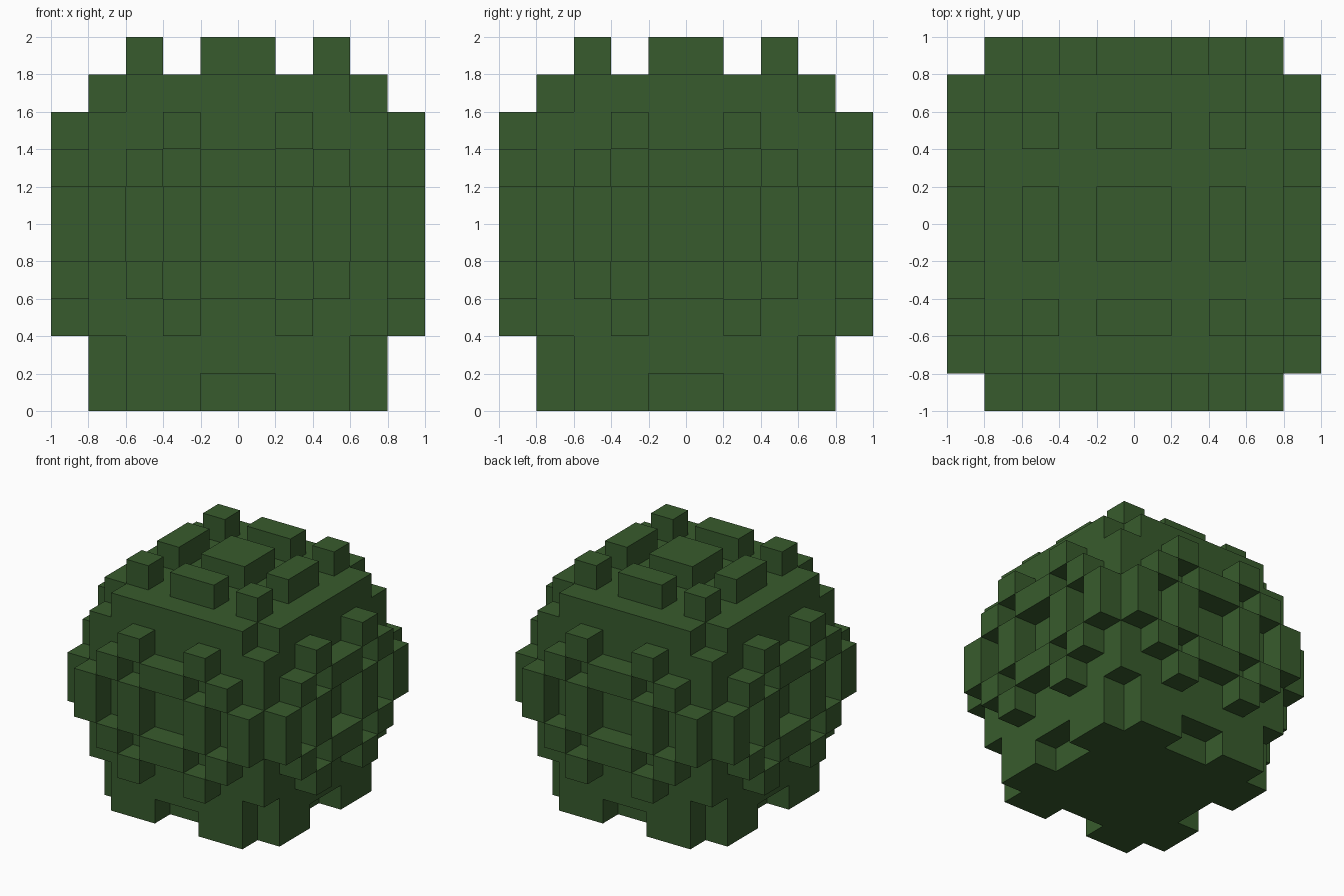
import bpy
import bmesh
from mathutils import Vector

cube = bpy.data.objects.get("Cube")
if cube:
    bpy.data.objects.remove(cube, do_unlink=True)

CELL = 0.2
N = 10  # cells along each side

# Single leaf green
green = bpy.data.materials.new("leaf_green")
green.use_nodes = True
COLOUR = (0.039, 0.105, 0.026, 1.0)
green.diffuse_color = COLOUR
bsdf = next(n for n in green.node_tree.nodes if n.type == 'BSDF_PRINCIPLED')
bsdf.inputs["Base Color"].default_value = COLOUR
bsdf.inputs["Roughness"].default_value = 0.9


def ring(i):
    """Distance in cells from the middle: 0 for the two centre cells, 4 for the outer ones."""
    return i - 5 if i >= 5 else 4 - i


# Solid core: a block with trimmed corners above and below, and a notch in each foot edge
core = set()
for x in range(1, 9):
    for y in range(1, 9):
        for z in range(0, 9):
            a, b = ring(x), ring(y)
            corner = a == 3 and b == 3
            notch = z == 0 and {a, b} == {0, 3}
            if not notch and not (corner and (z < 2 or z > 7)):
                core.add((x, y, z))

# Raised blocks: a chequer of ring distances on the sides and on the crown
SIDE_PATTERN = {(1, 0), (3, 0), (0, 1), (2, 1), (1, 2)}
TOP_PATTERN = {(0, 0), (0, 2), (2, 0), (2, 2)}
side_studs, top_studs = set(), set()
for u in range(N):
    for v in range(N):
        if (ring(u), ring(v)) in SIDE_PATTERN:
            for end in (0, N - 1):
                side_studs.add((u, end, v))
                side_studs.add((end, u, v))
        if (ring(u), ring(v)) in TOP_PATTERN:
            top_studs.add((u, v, N - 1))

everything = core | side_studs | top_studs


def build(name, cells):
    """Make a mesh from the outward faces of the given cells."""
    bm = bmesh.new()
    verts = {}

    def vert(p):
        if p not in verts:
            verts[p] = bm.verts.new(((p[0] - 5) * CELL, (p[1] - 5) * CELL, p[2] * CELL))
        return verts[p]

    for cell in sorted(cells):
        for axis in range(3):
            for side in (0, 1):
                neighbour = list(cell)
                neighbour[axis] += 2 * side - 1
                if tuple(neighbour) in everything:
                    continue
                u, v = (axis + 1) % 3, (axis + 2) % 3
                corners = []
                for du, dv in ((0, 0), (1, 0), (1, 1), (0, 1)):
                    p = list(cell)
                    p[axis] += side
                    p[u] += du
                    p[v] += dv
                    corners.append(vert(tuple(p)))
                bm.faces.new(corners if side else corners[::-1])

    mesh = bpy.data.meshes.new(name)
    bm.to_mesh(mesh)
    bm.free()
    mesh.materials.append(green)
    obj = bpy.data.objects.new(name, mesh)
    bpy.context.collection.objects.link(obj)
    return obj


build("bush_core", core)
build("side_leaf_blocks", side_studs)
build("top_leaf_blocks", top_studs)
